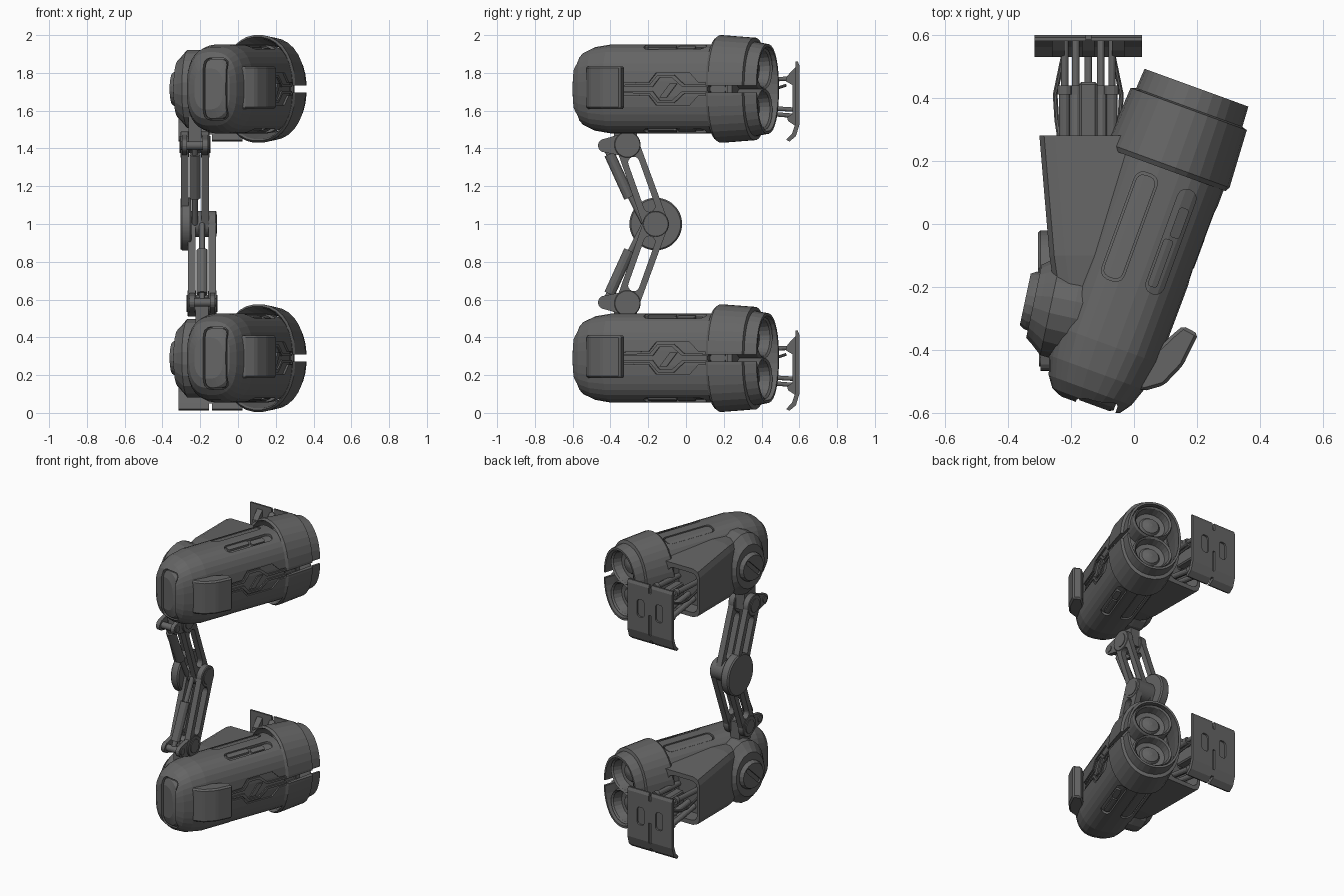
import bpy, bmesh, math
from mathutils import Matrix, Vector

if "Cube" in bpy.data.objects:
    bpy.data.objects.remove(bpy.data.objects["Cube"])

LIFT = 1.425                                   # upper pod sits this far above the lower one
ZC = 0.29                                      # lower pod centre height
POD = Matrix.Translation((0.047, -0.015, ZC)) @ Matrix.Rotation(math.radians(-20), 4, 'Z')
FLAT = Matrix.Translation((0, 0, ZC))
E = 2.7                                        # squareness of the pod section
pod_parts = []


def finish(name, bm):
    bmesh.ops.recalc_face_normals(bm, faces=bm.faces)
    me = bpy.data.meshes.new(name)
    bm.to_mesh(me)
    bm.free()
    ob = bpy.data.objects.new(name, me)
    bpy.context.collection.objects.link(ob)
    return ob


def loft(name, rings, n=32, e=2.0, closed=False, k=1.0, off=(0, 0)):
    """Superellipse rings (y, half width, half height) along local y."""
    bm, loops = bmesh.new(), []
    for y, w, h in rings:
        loop = []
        for i in range(n):
            a = 2 * math.pi * (i + 0.5) / n
            c, s = math.cos(a), math.sin(a)
            loop.append(bm.verts.new((off[0] + k * w * math.copysign(abs(c) ** (2 / e), c), y * k,
                                      off[1] + k * h * math.copysign(abs(s) ** (2 / e), s))))
        loops.append(loop)
    pairs = list(zip(loops, loops[1:])) + ([(loops[-1], loops[0])] if closed else [])
    for a, b in pairs:
        for i in range(n):
            j = (i + 1) % n
            bm.faces.new((a[i], a[j], b[j], b[i]))
    if not closed:
        bm.faces.new(loops[0])
        bm.faces.new(loops[-1])
    return finish(name, bm)


def prism(name, pts, axis, a, b, bevel=0):
    """Extrude a 2D outline along an axis from a to b."""
    put = {'x': lambda p, t: (t, p[0], p[1]), 'y': lambda p, t: (p[0], t, p[1]),
           'z': lambda p, t: (p[0], p[1], t)}[axis]
    bm = bmesh.new()
    lo = [bm.verts.new(put(p, a)) for p in pts]
    hi = [bm.verts.new(put(p, b)) for p in pts]
    bm.faces.new(lo)
    bm.faces.new(hi)
    for i in range(len(pts)):
        j = (i + 1) % len(pts)
        bm.faces.new((lo[i], lo[j], hi[j], hi[i]))
    bmesh.ops.recalc_face_normals(bm, faces=bm.faces)
    if bevel:
        bmesh.ops.bevel(bm, geom=bm.edges[:], offset=bevel, segments=1, affect='EDGES')
    return finish(name, bm)


def rrect(cx, cy, hx, hy, r=0.0):
    if not r:
        return [(cx - hx, cy - hy), (cx + hx, cy - hy), (cx + hx, cy + hy), (cx - hx, cy + hy)]
    pts = []
    for q, (sx, sy) in enumerate(((1, 1), (-1, 1), (-1, -1), (1, -1))):
        for i in range(4):
            a = math.pi / 2 * (q + i / 3)
            pts.append((cx + sx * (hx - r) + r * math.cos(a), cy + sy * (hy - r) + r * math.sin(a)))
    return pts


def stadium(p, q, r, rq=None, n=8):
    a0 = math.atan2(q[1] - p[1], q[0] - p[0])
    return [(c[0] + k * math.cos(a0 + s + math.pi * i / n), c[1] + k * math.sin(a0 + s + math.pi * i / n))
            for c, s, k in ((q, -math.pi / 2, rq or r), (p, math.pi / 2, r)) for i in range(n + 1)]


def disc(c, r, n=24):
    return [(c[0] + r * math.cos(2 * math.pi * i / n), c[1] + r * math.sin(2 * math.pi * i / n)) for i in range(n)]


def boolean(ob, others, op='DIFFERENCE'):
    for o in others:
        m = ob.modifiers.new('cut', 'BOOLEAN')
        m.object, m.operation, m.solver = o, op, 'EXACT'
    me = bpy.data.meshes.new_from_object(ob.evaluated_get(bpy.context.evaluated_depsgraph_get()))
    ob.modifiers.clear()
    ob.data = me
    for o in others:
        bpy.data.objects.remove(o)
    return ob


def tube(name, p, q, r, n=12):
    p, q = Vector(p), Vector(q)
    ob = loft(name, [(0, r, r), ((q - p).length, r, r)], n=n)
    ob.data.transform(Matrix.Translation(p) @ (q - p).to_track_quat('Y', 'Z').to_matrix().to_4x4())
    return ob


def add(ob, m=POD):
    ob.data.transform(m)
    pod_parts.append(ob)


# Pod body: domed capsule with recessed panels over an inner liner
BODY = [(-.595, .08, .11), (-.58, .115, .158), (-.545, .14, .195), (-.485, .161, .222), (-.39, .177, .237),
        (.21, .182, .237), (.215, .15, .2), (.33, .15, .2)]
side = [(-.30, .03), (-.13, .035), (-.09, .085), (.10, .085), (.15, .035), (.30, .03)]
side += [(v, -w) for v, w in reversed(side)]
body = loft('pod_body', BODY, e=E)
cuts = [prism('cutter', side, 'x', .1, .3), prism('cutter', rrect(.035, 0, .065, .165, .035), 'y', -.7, -.45)]
for s in (1, -1):
    for u, hw, hl in ((-.06, .038, .18), (.08, .03, .175)):
        cuts.append(prism('cutter', rrect(u, -.015, hw, hl, .028), 'z', .1 * s, .3 * s))
add(boolean(body, cuts))
add(loft('pod_liner', BODY, e=E, k=.94))


def inset(name, outline, axis, a, b, k):
    add(boolean(loft(name, BODY, e=E, k=k), [prism('cutter', outline, axis, a, b)], 'INTERSECT'))


inset('front_panel', rrect(.035, 0, .057, .157, .03), 'y', -.7, -.45, .985)
for s in (1, -1):
    inset('long_panel', rrect(-.06, -.015, .032, .172, .024), 'z', .1 * s, .3 * s, .98)
    inset('slot_bar', rrect(.072, -.09, .016, .08, .01), 'z', .1 * s, .3 * s, .985)
    inset('slot_block', rrect(.085, .05, .016, .05, .01), 'z', .1 * s, .3 * s, .985)
    # stepped rails that follow the recess, one above and one below the centre line
    inset('side_rail', [(-.28, .01 * s), (-.11, .01 * s), (-.07, .06 * s), (.0, .06 * s), (.06, .01 * s),
                        (.29, .01 * s), (.29, .022 * s), (.07, .024 * s), (.01, .075 * s), (-.08, .075 * s),
                        (-.125, .024 * s), (-.28, .022 * s)], 'x', .1, .3, .985)
inset('side_brace', [(-.07, -.045), (-.03, -.045), (.03, .03), (-.01, .03)], 'x', .1, .3, .99)

# Rear collar: thin shell with a side slit, and the stacked exhausts
collar = loft('rear_collar', [(.195, .199, .275), (.21, .208, .286), (.40, .197, .272), (.405, .18, .25),
                              (.472, .176, .238), (.472, .162, .224), (.40, .165, .23), (.21, .19, .266)],
              e=2.2, closed=True, off=(-.011, 0))
add(boolean(collar, [prism('cutter', rrect(.3, 0, .35, .018), 'x', .05, .4)]))
for s in (1, -1):
    prof = [(.30, .115), (.44, .115), (.455, .108), (.445, .098), (.39, .088), (.385, .06), (.40, .05), (.41, .01)]
    add(loft('exhaust', [(v, r * 1.12, r) for v, r in prof], n=24, off=(-.01, .108 * s)))

# Side flap hugging the nose, bowed outwards to the rear
add(prism('side_flap', [(.262, -.26), (.25, -.37), (.215, -.45), (.16, -.49), (.12, -.48), (.15, -.36),
                        (.185, -.29), (.207, -.252)], 'z', -.105, .12, .01))

# Hinge housing wedge with an open rear
bm = bmesh.new()
rings = []
for y, x0, h in ((.28, -.30, .165), (-.1, -.268, .19), (-.3, -.24, .18)):
    rings.append([bm.verts.new((x, y, z)) for x, z in
                  ((0, -h), (x0 + .05, -h), (x0 + .015, -h + .015), (x0, -h + .05),
                   (x0, h - .05), (x0 + .015, h - .015), (x0 + .05, h), (0, h))])
for a, b in zip(rings, rings[1:]):
    for i in range(8):
        bm.faces.new((a[i], a[(i + 1) % 8], b[(i + 1) % 8], b[i]))
bm.faces.new(rings[0])
bm.faces.new(rings[-1])
add(boolean(finish('wedge_housing', bm), [prism('cutter', rrect(-.17, 0, .11, .135, .04), 'y', .18, .4)]), FLAT)

# Round hub on the outer side
HUB = Matrix.Translation((-.2, -.27, ZC)) @ Matrix.Rotation(math.radians(78), 4, 'Z')
add(loft('hub', [(-.1, .16, .2), (-.01, .17, .21), (.065, .165, .21), (.1, .135, .17), (.12, .12, .15)], n=20), HUB)
add(boolean(loft('hub_cap', [(.08, .1, .1), (.13, .095, .095), (.148, .085, .085)], n=20),
            [prism('cutter', stadium((-.045, -.045), (.045, .045), .014), 'y', .135, .2)]), HUB)

# Rear plate: curled lower lip, two windows, centre slit and bottom notch
plate = prism('rear_plate', [(.58, .145), (.592, .145), (.6, .125), (.6, -.19), (.582, -.25), (.548, -.278),
                             (.53, -.27), (.562, -.235), (.58, -.18)], 'x', -.315, .025)
holes = [prism('cutter', rrect(x, -.03, .026, .06, .018), 'y', .588, .7) for x in (-.215, -.075)]
holes += [prism('cutter', rrect(-.145, z, .008, h), 'y', .5, .7) for z, h in ((-.13, .07), (-.27, .03), (.12, .03))]
add(boolean(plate, holes), FLAT)
for x in (-.145, -.24, -.05):
    add(prism('plate_bracket', [(.585, .12), (.55, .085), (.53, .06), (.53, .04), (.565, .02), (.565, -.13),
                                (.535, -.15), (.54, -.17), (.585, -.2)], 'x', x - .02, x + .02), FLAT)

# Pistons and hoses between housing and plate
for x, z in ((-.22, .05), (-.07, .05), (-.145, -.1), (-.185, -.13), (-.105, -.13)):
    add(tube('piston_sleeve', (x, .17, z * .7), (x, .43, z), .018), FLAT)
    add(tube('piston_rod', (x, .42, z), (x, .58, z * 1.1), .012), FLAT)
    add(tube('piston_ring', (x, .41, z), (x, .44, z), .024), FLAT)
add(prism('centre_block', rrect(-.145, .36, .03, .09), 'z', -.04, .05, .008), FLAT)
for s in (1, -1):
    path = [(-.145 + s * d, y, z) for d, y, z in ((.08, .2, -.02), (.1, .33, -.03), (.105, .41, -.02), (.08, .53, .02))]
    for p, q in zip(path, path[1:]):
        add(tube('hose', p, q, .008, 8), FLAT)

# Upper pod: linked copies of every pod part
for ob in pod_parts:
    up = ob.copy()
    up.name = 'upper_' + ob.name
    up.location.z += LIFT
    bpy.context.collection.objects.link(up)

# Folding arm: two slotted links, mirrored in height about the knee
KNEE = (-.16, 1.0)
for tag, s, cx in (('upper', 1, -.228), ('lower', -1, -.19)):
    z = lambda v: 1 + s * v
    hip, rod = (-.31, z(.42)), (-.43, z(.415))
    d = (Vector(hip) - Vector(KNEE)).normalized()
    a, b = Vector(KNEE) + d * .1, Vector(hip) - d * .1
    for t in (-1, 1):
        x0, x1 = sorted((cx + t * .035, cx + t * .074))
        link = prism(tag + '_arm_link', stadium(KNEE, hip, .066, .062), 'x', x0, x1)
        boolean(link, [prism('cutter', stadium(a, b, .03), 'x', x0 - .1, x1 + .1)])
        prism(tag + '_pivot_cover', disc(hip, .07), 'x', x0 - .003, x1 + .003, .004)
        prism(tag + '_rod_lug', stadium(hip, rod, .066, .036), 'x', x0 + .006, x1 - .006)
    prism(tag + '_pivot_pin', disc(hip, .045), 'x', cx - .082, cx + .082)
    prism(tag + '_rod_pin', disc(rod, .022), 'x', cx - .073, cx + .073)
    prism(tag + '_knee_drum', disc(KNEE, .07), 'x', cx - .076, cx + .076, .005)
    prism(tag + '_mount', rrect(-.32, z(.48), .06, .09), 'x', cx - .035, cx + .035)
    tube(tag + '_actuator', (cx, -.405, z(.37)), (cx, -.30, z(.14)), .03)
    tube(tag + '_actuator_rod', (cx, *rod), (cx, -.22, z(.0)), .016)
prism('knee_disc', disc((-.16, 1.0), .14, 32), 'x', -.305, -.245, .008)
prism('knee_cap', disc((-.16, 1.0), .05), 'x', -.305, -.11)

# Dark grey finish on everything
grey = bpy.data.materials.new('dark_grey')
grey.diffuse_color = (.13, .13, .13, 1)
grey.use_nodes = True
grey.node_tree.nodes["Principled BSDF"].inputs["Base Color"].default_value = grey.diffuse_color
for me in {ob.data for ob in bpy.context.collection.objects}:
    me.materials.clear()
    me.materials.append(grey)
